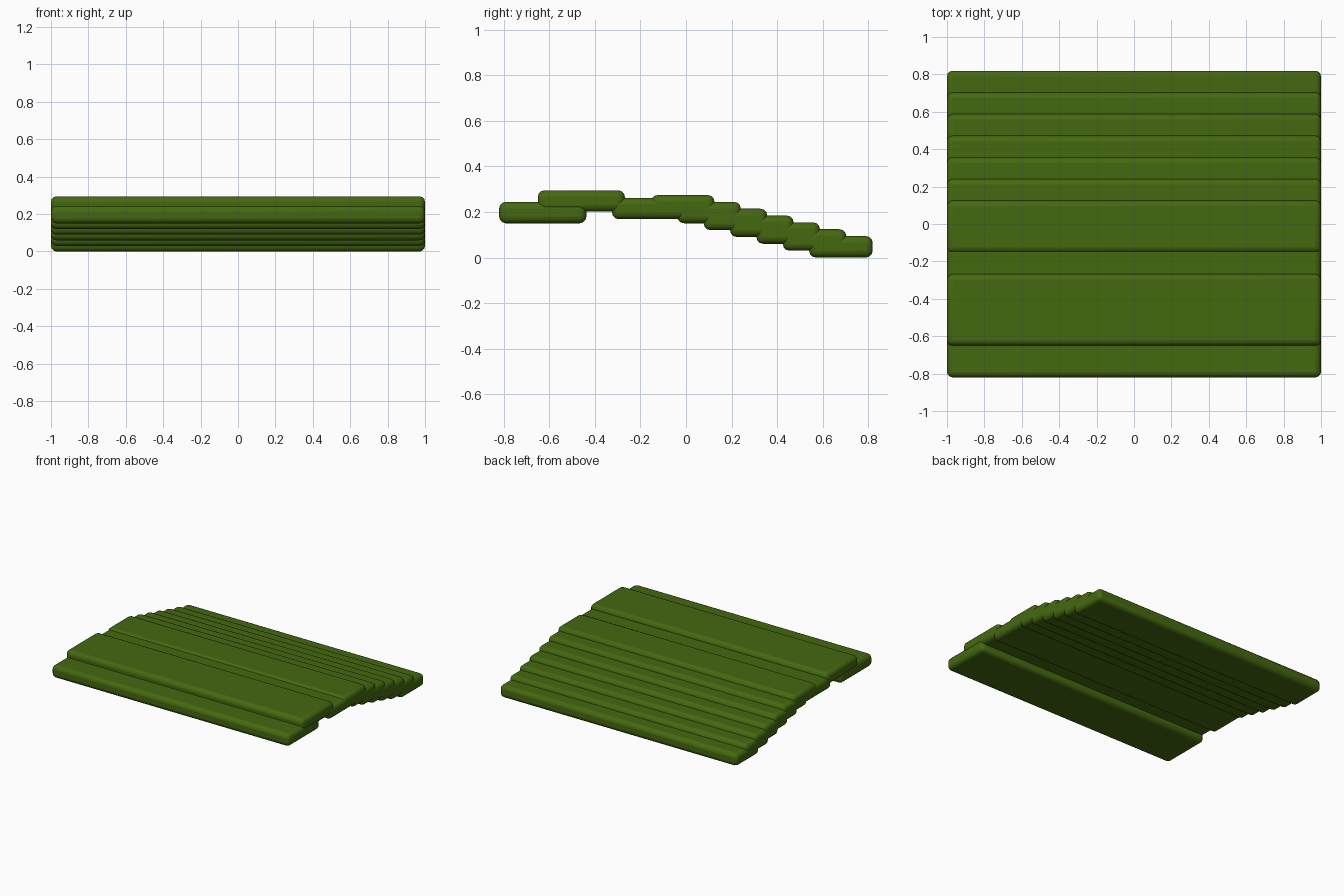
import bpy

if "Cube" in bpy.data.objects:
    bpy.data.objects.remove(bpy.data.objects["Cube"])

# Shared leaf-green material
green = bpy.data.materials.new("green")
green.diffuse_color = (0.06, 0.14, 0.005, 1)
green.use_nodes = True
green.node_tree.nodes["Principled BSDF"].inputs["Base Color"].default_value = green.diffuse_color

THICK = 0.094


def slat(name, y0, y1, bottom):
    """Full-width plank with rounded edges."""
    bpy.ops.mesh.primitive_cube_add(size=1, location=(0, (y0 + y1) / 2, bottom + THICK / 2))
    ob = bpy.context.object
    ob.name = name
    ob.scale = (2.0, y1 - y0, THICK)
    bpy.ops.object.transform_apply(location=False, rotation=False, scale=True)
    bevel = ob.modifiers.new("rounded_edges", "BEVEL")
    bevel.width = 0.03
    bevel.segments = 3
    ob.data.materials.append(green)
    bpy.ops.object.shade_smooth_by_angle()
    return ob


# Wide slats at the front: lip, crest and the one tucked behind it
slat("front_slat", -0.82, -0.437, 0.15)
slat("crest_slat", -0.65, -0.268, 0.201)
slat("middle_slat", -0.325, 0.056, 0.168)

# Narrow slats stepping down towards the back
for i in range(7):
    y0 = -0.154 + i * 0.1157
    slat(f"back_slat_{i + 1}", y0, y0 + 0.279, 0.18 - i * 0.03)
